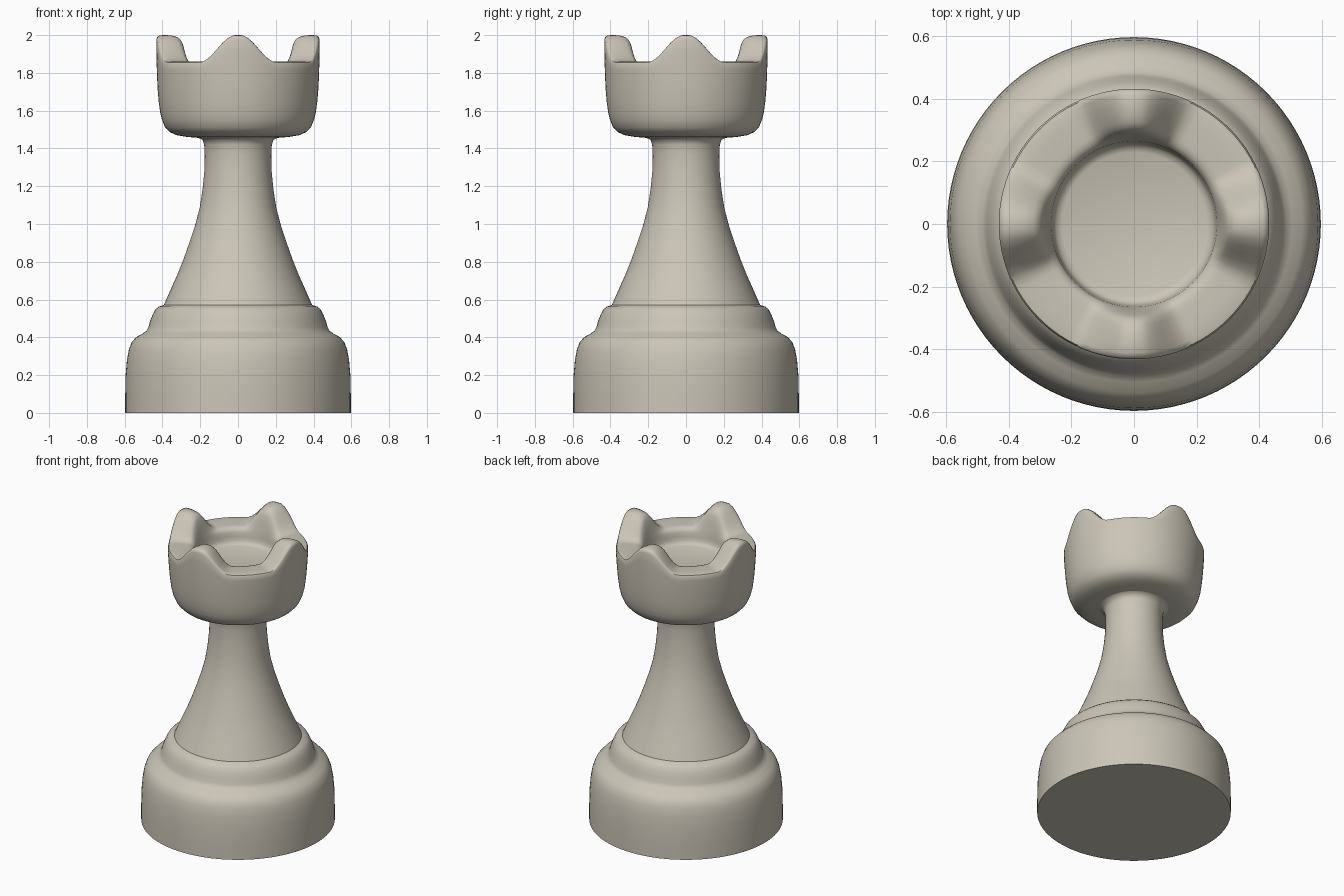
import bpy, bmesh, math

SEG = 96
ivory = bpy.data.materials.new("warm ivory")
ivory.diffuse_color = (0.60, 0.56, 0.475, 1)


def merlon(a):
    """Height of the battlement above the gaps: four soft bumps facing the axes."""
    q = math.pi / 2
    d = math.degrees(abs((a + q / 2) % q - q / 2))
    t = min(1, max(0, (d - 2.5) / (28 - 2.5)))
    return 0.14 * (1 - t * t * (3 - 2 * t))


def lathe(name, rows, cap_start=False, cap_end=False):
    """Revolve rows of (radius, z, share of battlement height)."""
    bm = bmesh.new()
    rings = []
    for r, z, f in rows:
        ring = []
        for i in range(SEG):
            a = 2 * math.pi * i / SEG
            ring.append(bm.verts.new((r * math.cos(a), r * math.sin(a), z + f * merlon(a))))
        rings.append(ring)
    for lo, hi in zip(rings, rings[1:]):
        for i in range(SEG):
            j = (i + 1) % SEG
            bm.faces.new((lo[i], lo[j], hi[j], hi[i]))
    if cap_start:
        bm.faces.new(rings[0][::-1])
    if cap_end:
        bm.faces.new(rings[-1])
    me = bpy.data.meshes.new(name)
    bm.to_mesh(me)
    bm.free()
    me.materials.append(ivory)
    ob = bpy.data.objects.new(name, me)
    bpy.context.collection.objects.link(ob)
    bpy.ops.object.select_all(action='DESELECT')
    ob.select_set(True)
    bpy.context.view_layer.objects.active = ob
    bpy.ops.object.shade_smooth_by_angle(angle=math.radians(50))
    return ob


# Foot with rounded shoulder and collar
lathe("base", [(r, z, 0) for r, z in (
    (0.597, 0), (0.597, 0.10), (0.595, 0.20), (0.588, 0.28), (0.578, 0.335),
    (0.563, 0.375), (0.538, 0.402), (0.505, 0.420), (0.484, 0.435), (0.474, 0.455),
    (0.466, 0.485), (0.452, 0.520), (0.437, 0.548), (0.420, 0.562), (0.392, 0.572))],
    cap_start=True)

# Flared stem
lathe("stem", [(r, z, 0) for r, z in (
    (0.392, 0.572), (0.358, 0.65), (0.322, 0.73), (0.288, 0.815), (0.258, 0.90),
    (0.228, 0.99), (0.203, 1.085), (0.188, 1.18), (0.178, 1.28), (0.176, 1.36),
    (0.179, 1.42), (0.188, 1.446), (0.21, 1.456))])

# Cup-shaped head with battlements and a shallow bowl
lathe("head", [
    (0.21, 1.456, 0), (0.27, 1.461, 0), (0.325, 1.470, 0), (0.362, 1.487, 0),
    (0.386, 1.512, 0), (0.402, 1.55, 0), (0.412, 1.59, 0), (0.420, 1.65, 0),
    (0.426, 1.72, 0), (0.430, 1.78, 0.3), (0.432, 1.82, 0.65), (0.432, 1.846, 0.92),
    (0.427, 1.856, 0.97), (0.412, 1.859, 1), (0.38, 1.860, 1), (0.35, 1.859, 0.99),
    (0.322, 1.858, 0.94), (0.304, 1.857, 0.85), (0.292, 1.855, 0.68), (0.281, 1.850, 0.4),
    (0.272, 1.842, 0.15), (0.265, 1.828, 0), (0.262, 1.80, 0), (0.258, 1.775, 0),
    (0.249, 1.758, 0), (0.23, 1.75, 0)], cap_end=True)
